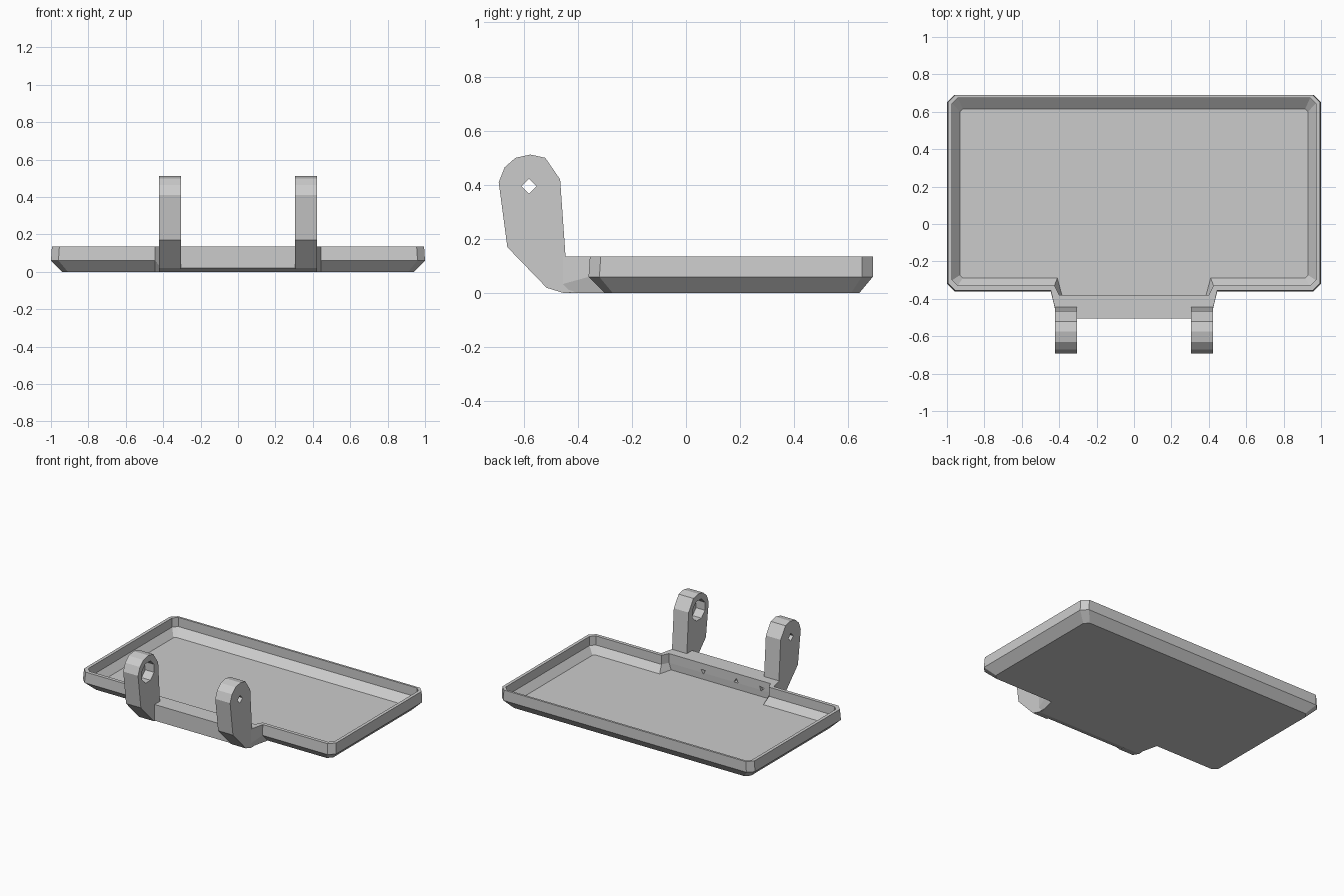
import bpy, bmesh
from math import sin, cos, pi, tau
from mathutils import Vector

if "Cube" in bpy.data.objects:
    bpy.data.objects.remove(bpy.data.objects["Cube"], do_unlink=True)

grey = bpy.data.materials.new("plain grey")
grey.use_nodes = True
grey.diffuse_color = (0.6, 0.6, 0.6, 1)
grey.node_tree.nodes["Principled BSDF"].inputs["Base Color"].default_value = (0.6, 0.6, 0.6, 1)


def loft(name, rings):
    """Solid through rings of equal point count, capped at both ends."""
    bm = bmesh.new()
    loops = [[bm.verts.new(p) for p in ring] for ring in rings]
    for a, b in zip(loops, loops[1:]):
        for i in range(len(a)):
            j = (i + 1) % len(a)
            bm.faces.new((a[i], a[j], b[j], b[i]))
    bm.faces.new(loops[0])
    bm.faces.new(loops[-1])
    bmesh.ops.recalc_face_normals(bm, faces=bm.faces)
    mesh = bpy.data.meshes.new(name)
    bm.to_mesh(mesh)
    bm.free()
    mesh.materials.append(grey)
    obj = bpy.data.objects.new(name, mesh)
    bpy.context.collection.objects.link(obj)
    return obj


def peg(start, axis, length, radius, sides, turn):
    """Prism cutter along the x or y axis."""
    rings = []
    for t in (0, length):
        ring = []
        for i in range(sides):
            a = turn + tau * i / sides
            u, v = radius * cos(a), radius * sin(a)
            off = (t, u, v) if axis == "x" else (u, t, v)
            ring.append(Vector(start) + Vector(off))
        rings.append(ring)
    return loft("cutter", rings)


def cut(obj, cutters):
    """Subtract the cutters, keep the result and discard them."""
    for c in cutters:
        c.hide_render = True
        mod = obj.modifiers.new("hole", "BOOLEAN")
        mod.operation, mod.solver, mod.object = "DIFFERENCE", "EXACT", c
    bpy.context.view_layer.update()
    deps = bpy.context.evaluated_depsgraph_get()
    mesh = bpy.data.meshes.new_from_object(obj.evaluated_get(deps))
    obj.modifiers.clear()
    obj.data = mesh
    for c in cutters:
        bpy.data.objects.remove(c, do_unlink=True)


def outline(hx, back, front, corner, tab_x, tip_x, tip_y, z, tip_z=None):
    """Tray outline with clipped corners and a front tab."""
    tip_z = z if tip_z is None else tip_z
    half = [(hx - corner, back, z), (hx, back - corner, z),
            (hx, front + corner, z), (hx - corner, front, z),
            (tab_x, front, z), (tip_x, tip_y, tip_z)]
    return half + [(-x, y, h) for x, y, h in reversed(half)]


# Tray: bevelled underside, outer wall, rim, inner wall, sloped edge, floor
tray = loft("tray", [
    outline(0.94, 0.64, -0.30, 0.03, 0.445, 0.41, -0.45, 0),
    outline(1.0, 0.69, -0.36, 0.04, 0.445, 0.41, -0.505, 0.06, 0.02),
    outline(0.995, 0.69, -0.355, 0.04, 0.445, 0.41, -0.505, 0.135),
    outline(0.972, 0.675, -0.33, 0.03, 0.425, 0.40, -0.38, 0.135),
    outline(0.972, 0.675, -0.33, 0.03, 0.425, 0.40, -0.38, 0.07),
    outline(0.93, 0.615, -0.288, 0.015, 0.41, 0.385, -0.382, 0.022),
])

# Small blind holes in the tab's inner wall
cut(tray, [peg((x, -0.43, 0.08), "y", 0.07, 0.02, 3, turn)
           for x, turn in ((0.13, -pi / 2), (-0.13, pi / 2), (-0.33, pi / 4))])

# Hinge lugs with a pin hole and a wider recess on the inner side
profile = [(-0.445, 0.135), (-0.465, 0.42), (-0.52, 0.50), (-0.575, 0.512),
           (-0.63, 0.50), (-0.67, 0.465), (-0.692, 0.41), (-0.66, 0.17),
           (-0.515, 0.02), (-0.45, 0.0), (-0.40, 0.004), (-0.40, 0.13)]
for side, name in ((1, "left_hinge_lug"), (-1, "right_hinge_lug")):
    lug = loft(name, [[(side * x, y, z) for y, z in profile] for x in (0.305, 0.422)])
    cut(lug, [peg((side * 0.25, -0.58, 0.395), "x", side * 0.3, 0.028, 4, pi),
              peg((side * 0.25, -0.58, 0.395), "x", side * 0.125, 0.075, 8, pi / 8)])
